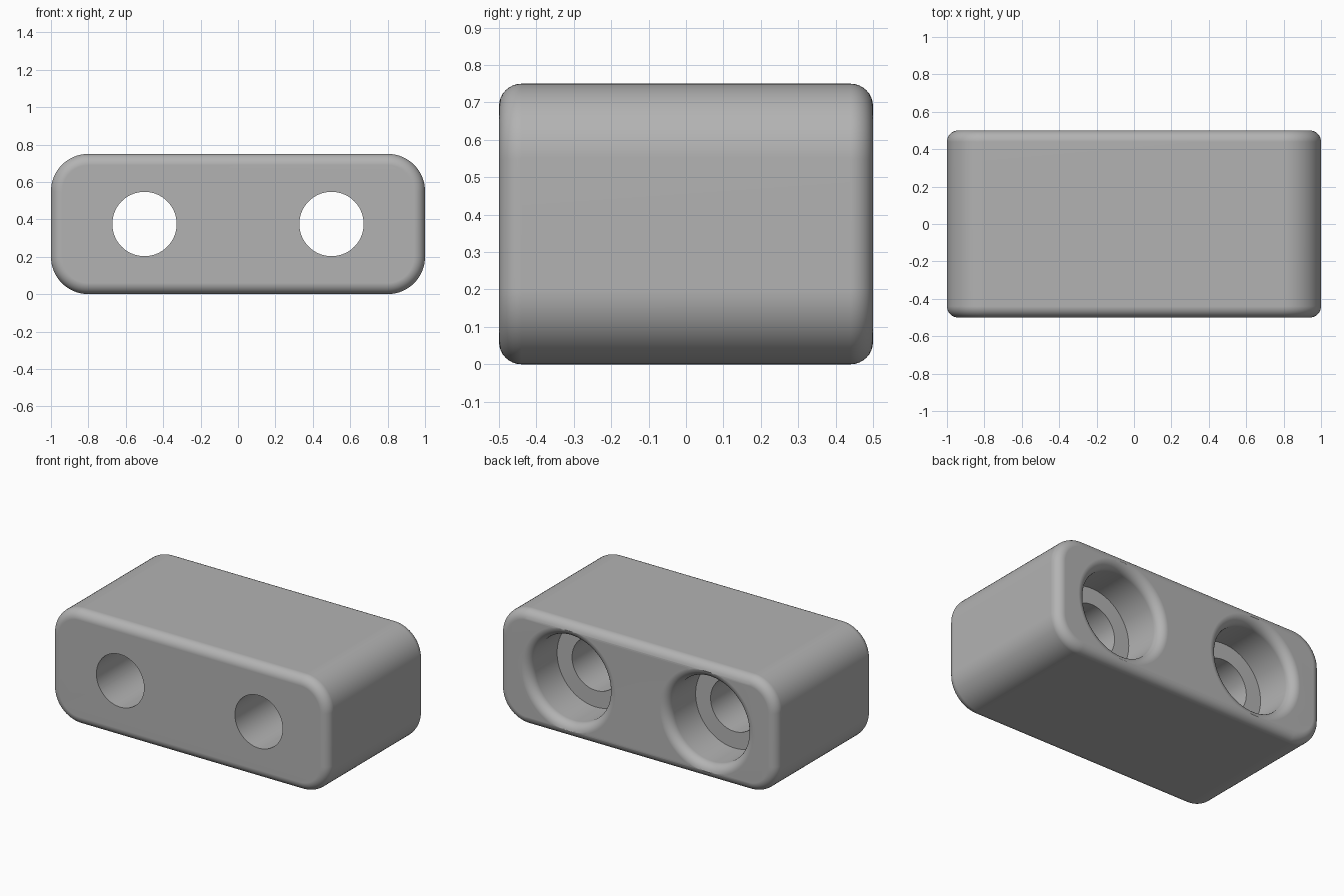
import bpy
import bmesh
from math import cos, sin, pi
from mathutils import Matrix, Vector

cube = bpy.data.objects.get("Cube")
if cube:
    bpy.data.objects.remove(cube, do_unlink=True)

WIDTH, DEPTH, HEIGHT = 2.0, 1.0, 0.75
CORNER, FILLET = 0.2, 0.06
HOLE_R, BORE_R, BORE_DEPTH = 0.172, 0.28, 0.285
MID_Z = HEIGHT / 2
BACK = DEPTH / 2


def make_material(name, colour):
    mat = bpy.data.materials.new(name)
    mat.use_nodes = True
    mat.diffuse_color = colour
    mat.node_tree.nodes["Principled BSDF"].inputs["Base Color"].default_value = colour
    return mat


def make_object(name, bm):
    bmesh.ops.recalc_face_normals(bm, faces=bm.faces)
    mesh = bpy.data.meshes.new(name)
    bm.to_mesh(mesh)
    bm.free()
    obj = bpy.data.objects.new(name, mesh)
    bpy.context.collection.objects.link(obj)
    return obj


# Block: rounded corners along the depth, then filleted front and back rims
bm = bmesh.new()
bmesh.ops.create_cube(bm, size=1)
bmesh.ops.scale(bm, vec=(WIDTH, DEPTH, HEIGHT), verts=bm.verts)
bmesh.ops.translate(bm, vec=(0, 0, MID_Z), verts=bm.verts)
long_edges = [e for e in bm.edges
              if abs(e.verts[0].co.y - e.verts[1].co.y) > 0.5]
bmesh.ops.bevel(bm, geom=long_edges, offset=CORNER, segments=16,
                profile=0.5, affect='EDGES')
rims = [e for e in bm.edges
        if abs(e.verts[0].co.y - e.verts[1].co.y) < 0.01]
bmesh.ops.bevel(bm, geom=rims, offset=FILLET, segments=8,
                profile=0.5, affect='EDGES')
block = make_object("mounting_block", bm)
block.data.materials.append(make_material("grey", (0.45, 0.45, 0.45, 1)))


# Stepped hole cutter: through hole, wider bore and a flared mouth
def hole_cutter(name, x):
    step = BACK - BORE_DEPTH
    mouth = BORE_R + FILLET
    profile = [(0, -0.7), (HOLE_R, -0.7), (HOLE_R, step), (BORE_R, step)]
    for i in range(9):
        a = i / 8 * pi / 2
        profile.append((mouth - FILLET * cos(a), BACK - FILLET + FILLET * sin(a)))
    profile += [(mouth, 0.7), (0, 0.7)]
    bm = bmesh.new()
    verts = [bm.verts.new((r, y, 0)) for r, y in profile]
    edges = [bm.edges.new(pair) for pair in zip(verts, verts[1:])]
    bmesh.ops.spin(bm, geom=verts + edges, cent=Vector(), axis=(0, 1, 0),
                   angle=2 * pi, steps=72)
    bmesh.ops.remove_doubles(bm, verts=bm.verts, dist=0.0001)
    bm.transform(Matrix.Translation((x, 0, MID_Z)))
    return make_object(name, bm)


bpy.context.view_layer.objects.active = block
for side, x in (("left", 0.5), ("right", -0.5)):
    cutter = hole_cutter(side + "_hole_cutter", x)
    cutter.hide_render = True
    mod = block.modifiers.new(side + "_hole", 'BOOLEAN')
    mod.operation = 'DIFFERENCE'
    mod.solver = 'EXACT'
    mod.object = cutter
    bpy.ops.object.modifier_apply(modifier=mod.name)
    bpy.data.objects.remove(cutter, do_unlink=True)

# Smooth curves with crisp hole edges and evenly shaded flats
bpy.ops.object.select_all(action='DESELECT')
block.select_set(True)
bpy.ops.object.shade_smooth_by_angle(angle=pi / 6)
normals = block.modifiers.new("flat_face_normals", 'WEIGHTED_NORMAL')
normals.keep_sharp = True
